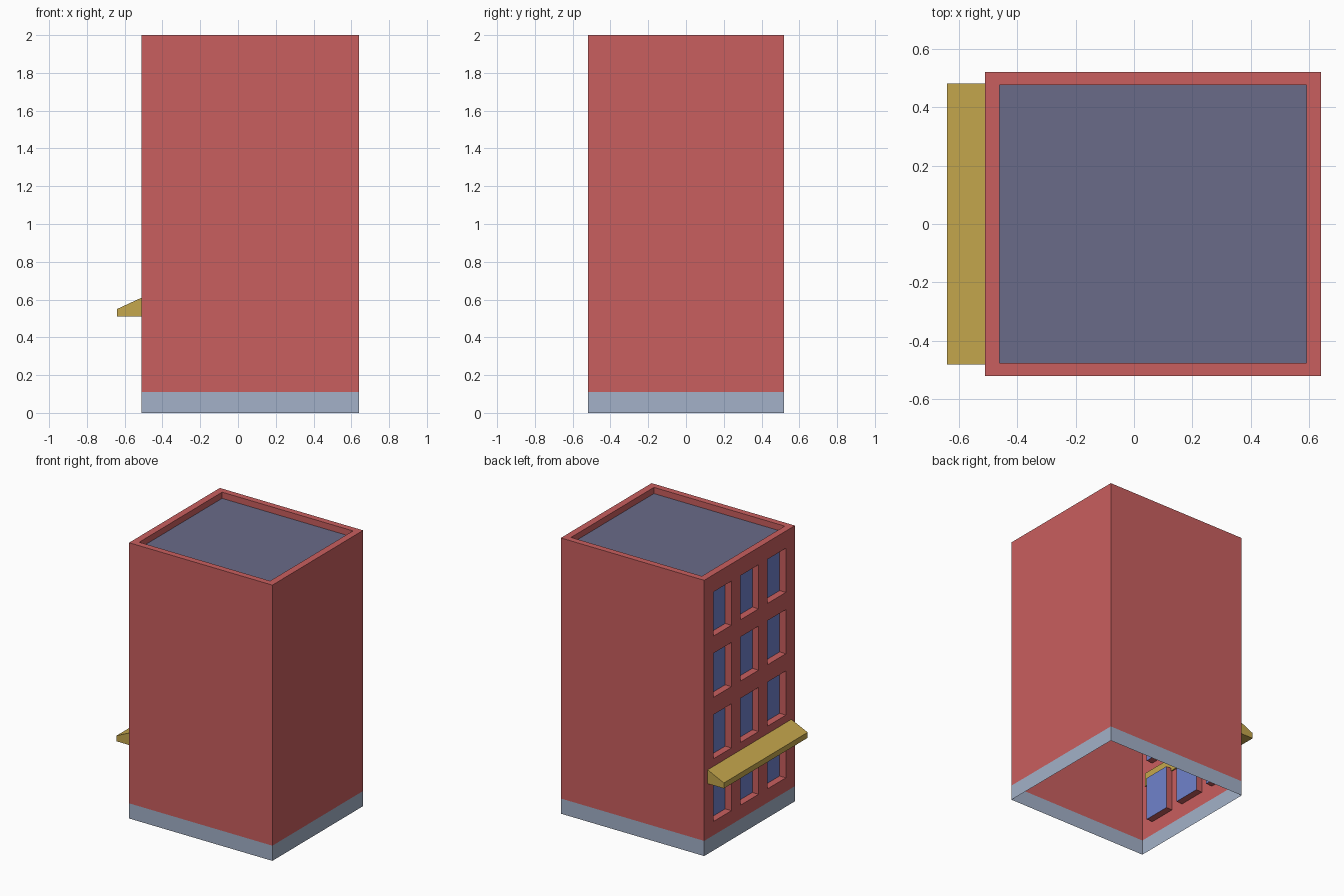
import bpy, bmesh

if "Cube" in bpy.data.objects:
    bpy.data.objects.remove(bpy.data.objects["Cube"])

def material(name, rgb):
    m = bpy.data.materials.new(name)
    m.diffuse_color = (*rgb, 1)
    m.use_nodes = True
    m.node_tree.nodes["Principled BSDF"].inputs["Base Color"].default_value = m.diffuse_color
    return m

RED = material("brick red", (0.584, 0.114, 0.114))
GREY = material("plinth blue grey", (0.366, 0.440, 0.578))
GOLD = material("awning gold", (0.558, 0.386, 0.074))
SLATE = material("roof slate", (0.144, 0.147, 0.246))
BLUE = material("glass blue", (0.160, 0.223, 0.604))

X0, X1, Y0, Y1, TOP = -0.51, 0.64, -0.52, 0.52, 2.0
BAND, DEPTH, RIM, ROOF_Z = 0.11, 0.05, 0.05, 1.955

def build(name, quads, mats, rule=None, recalc=False):
    """Make one mesh object from polygons, welding shared corners."""
    bm = bmesh.new()
    for q in quads:
        bm.faces.new([bm.verts.new(p) for p in q])
    bmesh.ops.remove_doubles(bm, verts=bm.verts, dist=1e-5)
    if recalc:
        bmesh.ops.recalc_face_normals(bm, faces=bm.faces)
    for f in bm.faces:
        f.material_index = rule(f.calc_center_median()) if rule else 0
    me = bpy.data.meshes.new(name)
    bm.to_mesh(me)
    bm.free()
    for m in mats:
        me.materials.append(m)
    ob = bpy.data.objects.new(name, me)
    bpy.context.collection.objects.link(ob)
    return ob

def ring(x0, x1, y0, y1, z):
    return [(x0, y0, z), (x1, y0, z), (x1, y1, z), (x0, y1, z)]

def bridge(a, b, n=None):
    """Quads joining two loops; n limits how many sides are made."""
    k = len(a)
    return [(a[i], a[(i + 1) % k], b[(i + 1) % k], b[i]) for i in range(n or k)]

# Window layout on the -x wall
cols = [(-0.416, -0.208), (-0.104, 0.104), (0.208, 0.416)]
rows = [(0.21, 0.53), (0.665, 0.985), (1.11, 1.43), (1.555, 1.875)]
ys = [Y0] + [v for c in cols for v in c] + [Y1]
zs = [0, BAND] + [v for r in rows for v in r] + [TOP]

def loop(x, y0, y1, z0, z1):
    return [(x, y1, z0), (x, y0, z0), (x, y0, z1), (x, y1, z1)]

walls, glass = [], []
for y0, y1 in zip(ys, ys[1:]):
    for z0, z1 in zip(zs, zs[1:]):
        outer = loop(X0, y0, y1, z0, z1)
        if (y0, y1) in cols and (z0, z1) in rows:
            inner = loop(X0 + DEPTH, y0, y1, z0, z1)
            walls += bridge(outer, inner)      # window reveal
            glass.append(inner)
        else:
            walls.append(outer)

# Plain walls on the other three sides, open underneath
levels = [ring(X0, X1, Y0, Y1, z) for z in (0, BAND, TOP)]
for lo, hi in zip(levels, levels[1:]):
    walls += bridge(lo, hi, 3)

# Parapet rim and inner parapet faces
inside = (X0 + RIM, X1 - RIM, Y0 + 0.045, Y1 - 0.045)
rim, floor = ring(*inside, TOP), ring(*inside, ROOF_Z)
walls += bridge(levels[2], rim) + bridge(rim, floor)

build("building_walls", walls, [RED, GREY], lambda c: int(c.z < BAND))
build("window_glass", glass, [BLUE])
build("roof", [floor], [SLATE])

# Awning: sloped profile swept along the window wall
profile = [(-0.64, 0.51), (-0.50, 0.51), (-0.50, 0.61), (X0, 0.61), (-0.64, 0.55)]
a = [(x, -0.48, z) for x, z in profile]
b = [(x, 0.48, z) for x, z in profile]
build("awning", bridge(a, b) + [a, b], [GOLD], recalc=True)
